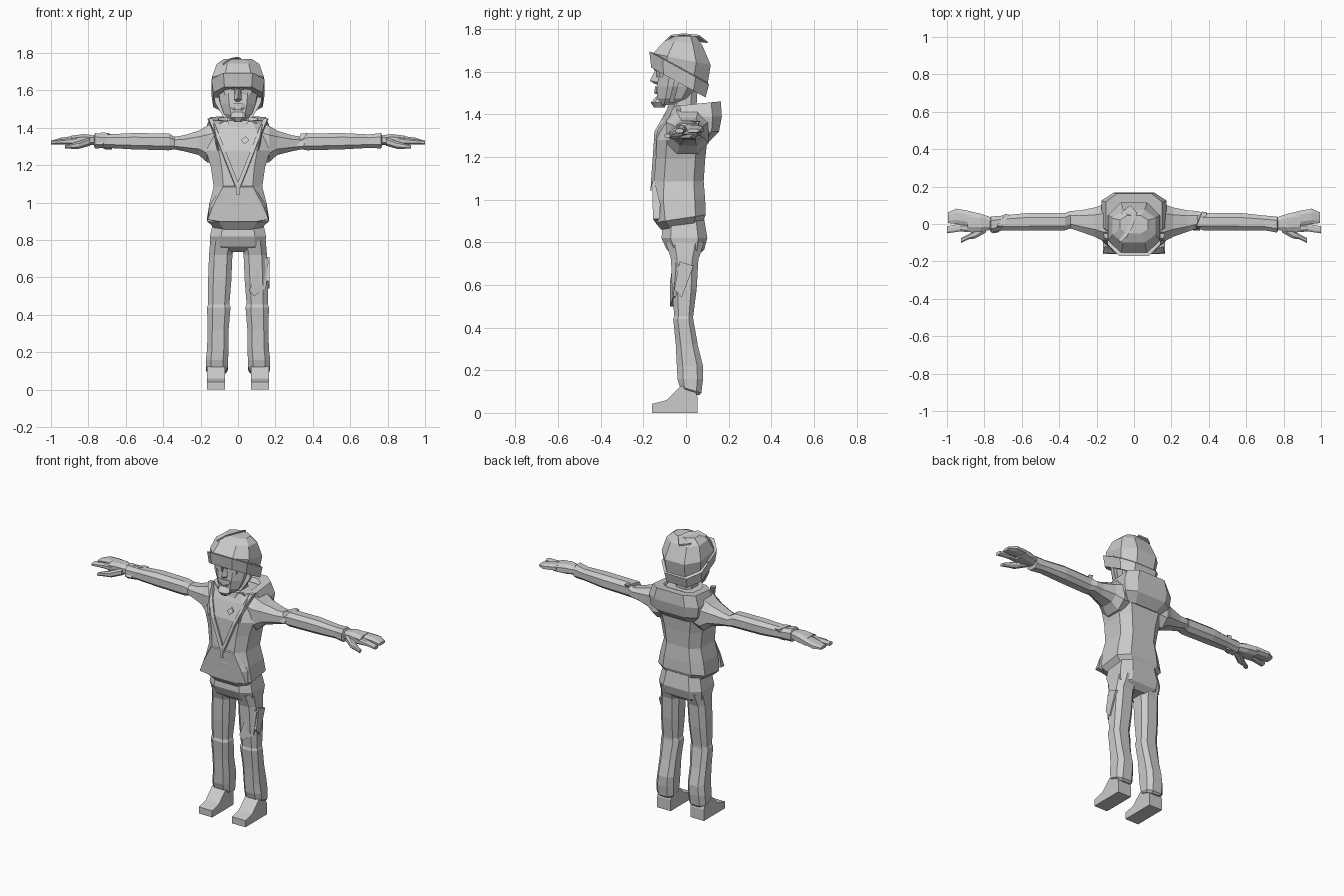
import bpy, bmesh
from mathutils import Vector

cloth = bpy.data.materials.new("light_grey")
cloth.diffuse_color = (0.6, 0.6, 0.6, 1)


def finish(name, bm):
    bmesh.ops.recalc_face_normals(bm, faces=bm.faces[:])
    me = bpy.data.meshes.new(name)
    bm.to_mesh(me)
    bm.free()
    me.materials.append(cloth)
    ob = bpy.data.objects.new(name, me)
    bpy.context.collection.objects.link(ob)
    return ob


def skin(name, rings, caps=True):
    """Join equal-length rings of points into a faceted skin."""
    bm = bmesh.new()
    rows = [[bm.verts.new(p) for p in r] for r in rings]
    n = len(rows[0])
    for a, b in zip(rows, rows[1:]):
        for i in range(n):
            j = (i + 1) % n
            bm.faces.new((a[i], a[j], b[j], b[i]))
    if caps:
        bm.faces.new(rows[0])
        bm.faces.new(rows[-1])
    return finish(name, bm)


def octagon(a0, a1, b0, b1, k):
    """Rectangle with corners cut; k is the flat share of each side."""
    ca, cb, ha, hb = (a0 + a1) / 2, (b0 + b1) / 2, (a1 - a0) / 2, (b1 - b0) / 2
    pts = [(k, -1), (1, -k), (1, k), (k, 1), (-k, 1), (-1, k), (-1, -k), (-k, -1)]
    return [(ca + u * ha, cb + v * hb) for u, v in pts]


def upright(name, rows, k=0.55, side=1):
    """Rows: z, x0, x1, y0, y1 and optional slope of z along y."""
    rings = []
    for z, x0, x1, y0, y1, *s in rows:
        t = s[0] if s else 0
        rings.append([(side * x, y, z + t * y) for x, y in octagon(x0, x1, y0, y1, k)])
    return skin(name, rings)


def sideways(name, rows, k=0.5, side=1):
    """Rows: x, y0, y1, z0, z1."""
    return skin(name, [[(side * x, y, z) for y, z in octagon(y0, y1, z0, z1, k)]
                       for x, y0, y1, z0, z1 in rows])


def prism(name, pts, offset):
    """Thicken a polygon by an offset vector."""
    o = Vector(offset)
    return skin(name, [pts, [Vector(p) + o for p in pts]])


def sym(rows):
    """Rows given as z, half width, y0, y1 (and slope)."""
    return [(r[0], -r[1], r[1], *r[2:]) for r in rows]


# Jacket body with flared hem
upright("jacket", sym([
    (0.875, .125, -.115, .075, .15), (0.915, .165, -.145, .092, .15), (1.0, .152, -.155, .09),
    (1.085, .13, -.15, .083), (1.19, .145, -.142, .09), (1.28, .172, -.138, .10),
    (1.38, .17, -.10, .10), (1.44, .12, -.07, .08)]), k=0.6)
# Front pocket panel
skin("pocket", [
    [(-.085, -.148, 1.09), (.085, -.148, 1.09), (.155, -.12, .98), (.16, -.125, .91),
     (.1, -.14, .895), (-.1, -.14, .895), (-.16, -.125, .91), (-.155, -.12, .98)],
    [(-.08, -.157, 1.085), (.08, -.157, 1.085), (.135, -.157, .98), (.163, -.154, .91),
     (.1, -.15, .9), (-.1, -.15, .9), (-.163, -.154, .91), (-.135, -.157, .98)]])
# Hood lying on the shoulders, hollow around the neck
upright("hood", sym([
    (1.27, .12, .03, .105), (1.32, .165, -.03, .155), (1.39, .175, -.06, .168),
    (1.445, .15, -.075, .163, .1), (1.445, .105, -.055, .11, .1), (1.40, .085, -.05, .07)]), k=0.62)
# Neck
upright("neck", sym([(1.36, .07, -.08, .05), (1.45, .055, -.07, .05), (1.53, .055, -.07, .055)]))

# Trousers seat
upright("trouser_seat", sym([
    (.91, .13, -.105, .085), (.82, .15, -.115, .10), (.765, .145, -.09, .085),
    (.735, .11, -.05, .05)]), k=0.6)

for s, tag in ((-1, "right"), (1, "left")):
    # Trouser leg, bent slightly at the knee
    upright(tag + "_trouser_leg", [
        (.80, .015, .148, -.095, .085), (.72, .03, .155, -.07, .058), (.58, .036, .16, -.066, .05),
        (.455, .046, .16, -.055, .034), (.44, .04, .165, -.06, .034), (.32, .05, .163, -.048, .055),
        (.22, .05, .165, -.043, .08), (.16, .053, .172, -.04, .08), (.115, .055, .172, -.03, .072, -.3),
        (.10, .065, .155, -.02, .06, -.3)], k=0.55, side=s)
    # Shoe, extruded from its side profile
    prism(tag + "_shoe", [(s * .07, y, z) for y, z in (
        (-.16, 0), (.055, 0), (.055, .07), (.035, .125), (-.025, .125), (-.09, .06), (-.16, .042))],
        (s * .095, 0, 0))
    # Sleeve
    sideways(tag + "_sleeve", [
        (.09, -.09, .09, 1.22, 1.44), (.165, -.092, .105, 1.215, 1.412), (.21, -.068, .088, 1.255, 1.385),
        (.29, -.04, .072, 1.275, 1.36), (.34, -.024, .07, 1.285, 1.352), (.37, -.034, .058, 1.28, 1.37),
        (.56, -.036, .06, 1.285, 1.372), (.70, -.034, .045, 1.293, 1.365), (.765, -.046, .04, 1.29, 1.372),
        (.772, -.03, .03, 1.31, 1.352)], k=0.5, side=s)
    # Palm, fingers and thumb
    sideways(tag + "_palm", [
        (.76, -.03, .034, 1.31, 1.358), (.82, -.042, .055, 1.305, 1.367),
        (.89, -.042, .07, 1.308, 1.358)], side=s)
    sideways(tag + "_fingers", [
        (.87, -.01, .068, 1.318, 1.358), (.95, .0, .082, 1.312, 1.347),
        (.995, .005, .062, 1.315, 1.332)], side=s)
    sideways(tag + "_index_finger", [
        (.86, -.045, .0, 1.31, 1.352), (.93, -.04, .0, 1.312, 1.34),
        (1.0, -.05, -.012, 1.312, 1.333)], side=s)
    sideways(tag + "_thumb", [
        (.79, -.045, .02, 1.305, 1.35), (.85, -.078, -.03, 1.288, 1.328),
        (.885, -.082, -.055, 1.288, 1.318), (.925, -.102, -.075, 1.29, 1.308)], side=s)
    # Lapel running from the hood down to the zip
    path = [(.15, -.07, 1.45), (.10, -.125, 1.33), (.077, -.143, 1.27), (.0, -.157, 1.075)]
    skin(tag + "_lapel", [[(s * (x + d), y + e, z) for d, e in
                           ((-.014, .02), (-.014, -.004), (.008, -.008), (.014, .02))]
                          for x, y, z in path])
    # Drawstring
    skin(tag + "_drawstring", [[(s * (x + d), y + e, z) for d, e in
                                ((-.006, .008), (.0, -.006), (.006, .008))]
                               for x, y, z in ((.13, -.085, 1.42), (.115, -.142, 1.32), (.105, -.145, 1.28))])
    # Chin strap beside the cheek
    skin(tag + "_chin_strap", [[(s * (x + d), y + e, z) for d, e in
                                ((-.02, -.012), (.006, -.012), (.006, .012), (-.02, .012))]
                               for x, y, z in ((.135, -.03, 1.62), (.115, -.05, 1.53), (.07, -.07, 1.455))])
    # Brow and eye
    prism(tag + "_brow", [(s * .012, -.15, 1.605), (s * .085, -.125, 1.625),
                          (s * .085, -.125, 1.645), (s * .012, -.15, 1.64)], (0, .03, 0))
    prism(tag + "_eye", [(s * .02, -.138, 1.575), (s * .072, -.122, 1.575),
                         (s * .075, -.122, 1.61), (s * .02, -.138, 1.605)], (0, .03, 0))

# Head
upright("head", sym([
    (1.445, .045, -.125, -.04), (1.475, .075, -.135, .02), (1.53, .095, -.135, .06),
    (1.60, .105, -.128, .08), (1.67, .11, -.13, .08)]), k=0.5)
# Nose, mouth and pointed chin
skin("nose", [[(-.012, -.13, 1.61), (.012, -.13, 1.61), (0, -.142, 1.612)],
              [(-.022, -.13, 1.55), (.022, -.13, 1.55), (0, -.17, 1.558)],
              [(-.014, -.13, 1.54), (.014, -.13, 1.54), (0, -.145, 1.542)]])
upright("mouth", sym([(1.495, .025, -.147, -.11), (1.51, .038, -.147, -.11),
                      (1.53, .035, -.146, -.11)]))
upright("chin", sym([(1.432, .022, -.15, -.10), (1.455, .04, -.165, -.09), (1.485, .035, -.14, -.09)]))

# Helmet: tilted rim band, then the dome
upright("helmet_band", sym([
    (1.535, .105, -.13, .075, -.55), (1.53, .132, -.163, .092, -.55), (1.60, .142, -.172, .108, -.55),
    (1.605, .13, -.15, .10, -.55)]), k=0.55)
upright("helmet_dome", sym([
    (1.59, .128, -.155, .10, -.55), (1.655, .138, -.155, .116, -.2), (1.735, .115, -.10, .075, -.1),
    (1.768, .075, -.05, .045)]), k=0.5)
# Torn flap on the crown
prism("helmet_flap", [(-.08, -.10, 1.735), (-.07, .06, 1.74), (-.02, .10, 1.735), (.015, .06, 1.765),
                      (-.005, -.01, 1.772), (-.04, -.07, 1.765)], (0, 0, .008))

# Zip pull, shirt neckline and chest patch
prism("zip_pull", [(-.007, -.158, 1.10), (.007, -.158, 1.10), (.007, -.162, 1.04), (-.007, -.162, 1.04)],
      (0, -.005, 0))
prism("shirt_collar", [(-.06, -.085, 1.44), (-.04, -.092, 1.405), (.04, -.092, 1.405), (.06, -.085, 1.44)],
      (0, .03, 0))
prism("chest_patch", [(.015, -.125, 1.335), (.035, -.131, 1.312), (.06, -.125, 1.335), (.04, -.116, 1.355)],
      (0, -.008, 0))

# Torn cloth at the left thigh
prism("thigh_tear", [(.06, -.072, .53), (.085, -.075, .50), (.15, -.06, .545), (.163, -.045, .69),
                     (.125, -.06, .72), (.095, -.074, .62)], (0, .02, 0))
prism("thigh_tear_side", [(.15, -.055, .58), (.15, -.02, .54), (.15, .035, .69), (.15, -.03, .71)],
      (.018, 0, 0))
# Wrapped fold on each sleeve
skin("left_sleeve_fold", [[(.315 + d, y, z) for d, y, z in
     ((0, -.034, 1.30), (.02, -.01, 1.37), (.05, .066, 1.368), (.055, .03, 1.29))],
     [(.35 + d, y, z) for d, y, z in
     ((0, -.036, 1.30), (.02, -.01, 1.372), (.04, .062, 1.365), (.045, .03, 1.29))]])
skin("right_sleeve_fold", [[(x - .76, y, z) for x, y, z in
     ((0, -.05, 1.31), (.03, -.01, 1.377), (.07, .055, 1.36), (.05, .02, 1.285))],
     [(x - .725, y, z) for x, y, z in
     ((0, -.045, 1.31), (.03, -.01, 1.372), (.06, .05, 1.36), (.05, .02, 1.285))]])
